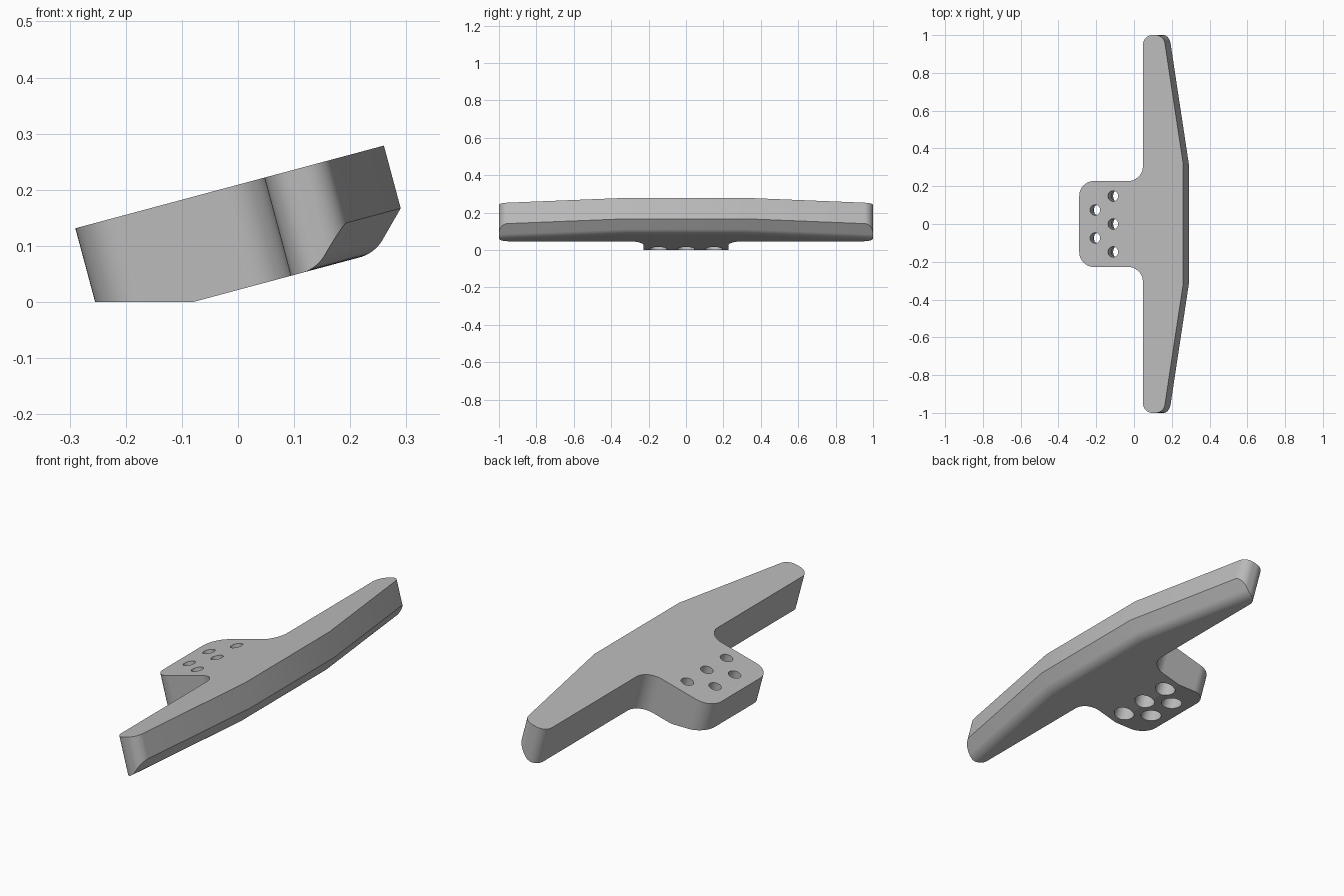
import bpy
import bmesh
import math
from mathutils import Matrix, Vector

if "Cube" in bpy.data.objects:
    bpy.data.objects.remove(bpy.data.objects["Cube"], do_unlink=True)

# The part is drawn flat, then tilted about the y axis
TILT = Matrix.Rotation(math.radians(-15), 4, "Y")
BOTTOM, TOP = 0.0207, 0.2019
NOSE = 0.3233          # foremost edge of the crossbar
KINK = 0.32            # where the front edge starts to sweep back
SWEEP = 0.157          # sweep of the front edge per unit of y


def rounded(corners, steps=12):
    """Outline with each (x, y, radius) corner turned into an arc."""
    out = []
    for i, (x, y, r) in enumerate(corners):
        p = Vector((x, y))
        if r == 0:
            out.append(p)
            continue
        a = (Vector(corners[i - 1][:2]) - p).normalized()
        b = (Vector(corners[(i + 1) % len(corners)][:2]) - p).normalized()
        half = a.angle(b) / 2
        centre = p + (a + b).normalized() * r / math.sin(half)
        start = p + a * r / math.tan(half) - centre
        end = p + b * r / math.tan(half) - centre
        turn = math.atan2(start.x * end.y - start.y * end.x, start.dot(end))
        for k in range(steps + 1):
            t = turn * k / steps
            c, s = math.cos(t), math.sin(t)
            out.append(centre + Vector((c * start.x - s * start.y,
                                        s * start.x + c * start.y)))
    return out


def loft(name, rings, tilt=TILT):
    """Closed solid through rings of equal point count."""
    bm = bmesh.new()
    loops = [[bm.verts.new(p) for p in ring] for ring in rings]
    for lo, hi in zip(loops, loops[1:]):
        for i in range(len(lo)):
            bm.faces.new((lo[i - 1], lo[i], hi[i], hi[i - 1]))
    bm.faces.new(loops[0][::-1])
    bm.faces.new(loops[-1])
    bmesh.ops.recalc_face_normals(bm, faces=bm.faces)
    bm.transform(tilt)
    mesh = bpy.data.meshes.new(name)
    bm.to_mesh(mesh)
    bm.free()
    obj = bpy.data.objects.new(name, mesh)
    bpy.context.collection.objects.link(obj)
    return obj


def circle(x, y, z, r, n=32):
    return [(x + r * math.cos(2 * math.pi * k / n),
             y + r * math.sin(2 * math.pi * k / n), z) for k in range(n)]


def cut(target, cutter):
    """Subtract the cutter and remove it."""
    cutter.hide_render = True
    bpy.context.view_layer.objects.active = target
    mod = target.modifiers.new("cut", "BOOLEAN")
    mod.operation = "DIFFERENCE"
    mod.solver = "EXACT"
    mod.object = cutter
    bpy.ops.object.modifier_apply(modifier=mod.name)
    bpy.data.objects.remove(cutter, do_unlink=True)


# T-shaped body: mounting tab and tapered crossbar
half = [(-0.246, 0.2275, 0.08), (0.103, 0.2275, 0.08), (0.103, 1, 0.052),
        (NOSE - SWEEP * (1 - KINK), 1, 0.052), (NOSE, KINK, 0)]
outline = rounded(half + [(x, -y, r) for x, y, r in reversed(half)])
body = loft("t_bar_bracket", [[(p.x, p.y, z) for p in outline]
                              for z in (BOTTOM, TOP)])

# Chamfer with a rounded heel under the front edge
heel = rounded([(0.05, 0.1362, 0), (-0.0655, BOTTOM, 0.068),
                (-0.16, BOTTOM - 0.0003, 0), (-0.16, -0.05, 0),
                (0.05, -0.05, 0)])
rings = []
for y in (-1.1, -KINK, KINK, 1.1):
    edge = NOSE - SWEEP * (abs(y) - KINK)
    rings.append([(edge + p.x, y, p.y) for p in heel])
cut(body, loft("chamfer_cutter", rings))

# Level foot under the tab
foot = [(-1, -1.5), (1, -1.5), (1, 1.5), (-1, 1.5)]
cut(body, loft("foot_cutter", [[(x, y, z) for x, y in foot]
                               for z in (-1, 0)], Matrix()))

# Counterbored screw holes, wide part opening below
holes = [(-0.0607, y) for y in (-0.148, 0, 0.148)]
holes += [(-0.159, y) for y in (-0.074, 0.074)]
for x, y in holes:
    cut(body, loft("hole_cutter", [circle(x, y, -0.1, 0.046),
                                   circle(x, y, 0.13, 0.046),
                                   circle(x, y, 0.13, 0.028),
                                   circle(x, y, 0.3, 0.028)]))

# Single plain grey
grey = bpy.data.materials.new("plain_grey")
grey.use_nodes = True
colour = (0.5, 0.5, 0.5, 1)
grey.diffuse_color = colour
grey.node_tree.nodes["Principled BSDF"].inputs["Base Color"].default_value = colour
body.data.materials.clear()
body.data.materials.append(grey)

# Smooth arcs, crisp edges, flat planes
bpy.ops.object.select_all(action="DESELECT")
body.select_set(True)
bpy.context.view_layer.objects.active = body
bpy.ops.object.shade_smooth_by_angle(angle=math.radians(30))
weighted = body.modifiers.new("flat_planes", "WEIGHTED_NORMAL")
weighted.keep_sharp = True
